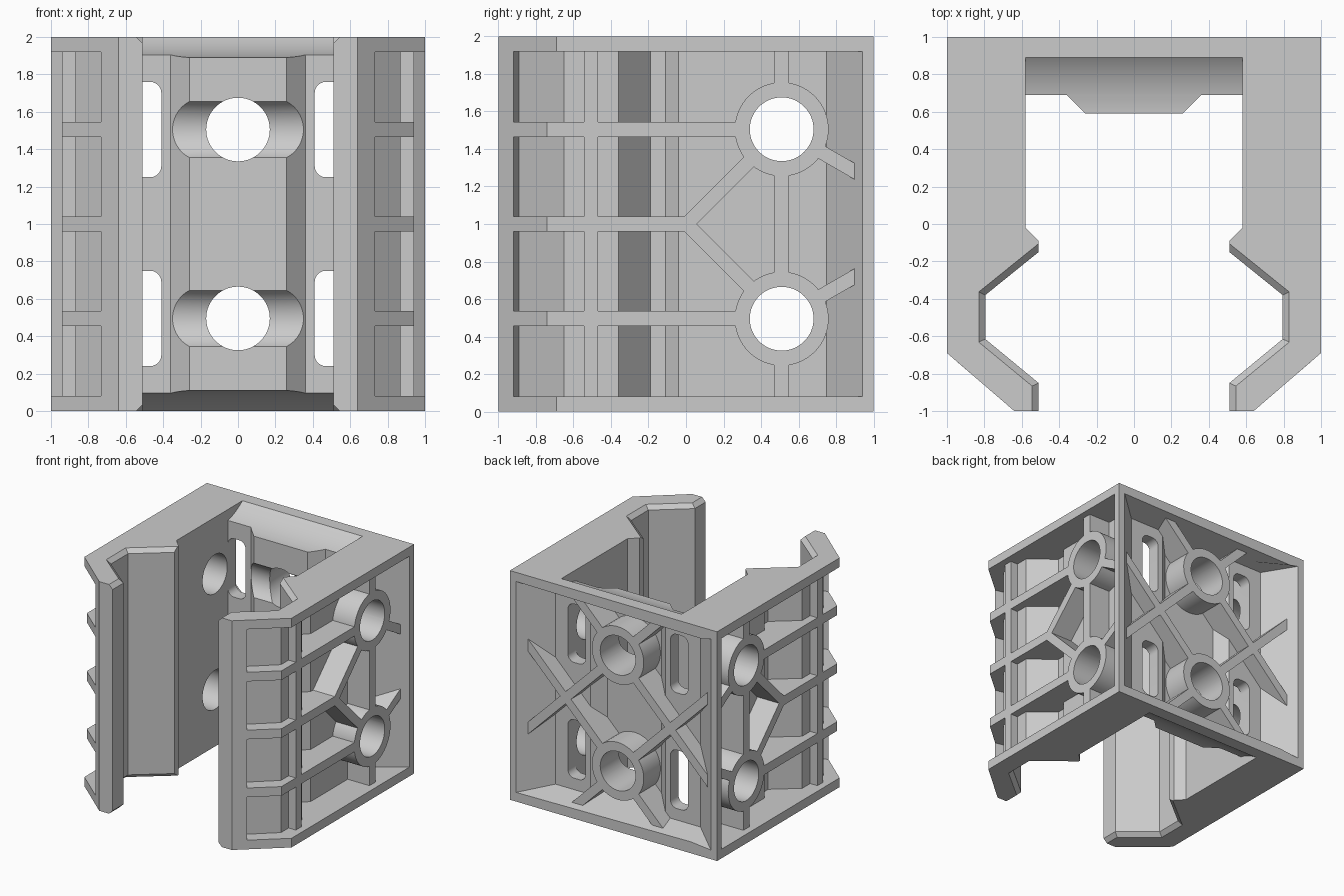
import bpy, bmesh, math
from mathutils import Vector

if "Cube" in bpy.data.objects:
    bpy.data.objects.remove(bpy.data.objects["Cube"], do_unlink=True)

grey = bpy.data.materials.new("matte grey")
grey.use_nodes = True
COLOUR = (0.6, 0.6, 0.6, 1)
grey.diffuse_color = COLOUR
grey.node_tree.nodes["Principled BSDF"].inputs["Base Color"].default_value = COLOUR

HOLES = (0.495, 1.505)      # heights of the screw holes
RIB_TOP = 0.94              # ribs stop just below the outer frame


def prism(bm, pts, axis, a, b):
    """Extrude a closed 2D outline along an axis, from a to b."""
    def place(p, d):
        return {"x": (d, p[0], p[1]), "y": (p[0], d, p[1]), "z": (p[0], p[1], d)}[axis]
    part = bmesh.new()
    face = part.faces.new([part.verts.new(place(p, a)) for p in pts])
    end = bmesh.ops.extrude_face_region(part, geom=[face])["geom"]
    shift = Vector(place((0, 0), b - a))
    for v in end:
        if isinstance(v, bmesh.types.BMVert):
            v.co += shift
    bmesh.ops.recalc_face_normals(part, faces=part.faces)
    mesh = bpy.data.meshes.new("part")
    part.to_mesh(mesh)
    part.free()
    bm.from_mesh(mesh)
    bpy.data.meshes.remove(mesh)


def disc(u, v, r, n=64):
    return [(u + r * math.cos(2 * math.pi * i / n), v + r * math.sin(2 * math.pi * i / n))
            for i in range(n)]


def slot(u, v, w, h, r):
    pts = []
    for k, (su, sv) in enumerate(((1, 1), (-1, 1), (-1, -1), (1, -1))):
        for i in range(7):
            t = math.pi / 2 * (k + i / 6)
            pts.append((u + su * (w / 2 - r) + r * math.cos(t),
                        v + sv * (h / 2 - r) + r * math.sin(t)))
    return pts


def rect(u0, v0, u1, v1):
    return [(u0, v0), (u1, v0), (u1, v1), (u0, v1)]


def beam(p, q, width=0.075):
    p, q = Vector(p), Vector(q)
    n = (q - p).normalized().orthogonal() * width / 2
    return [p + n, q + n, q - n, p - n]


def mirrored(half):
    return half + [(-x, y) for x, y in reversed(half)]


def make(name, bm, cutter=False):
    mesh = bpy.data.meshes.new(name)
    bm.to_mesh(mesh)
    bm.free()
    mesh.materials.append(grey)
    ob = bpy.data.objects.new(name, mesh)
    bpy.context.collection.objects.link(ob)
    if cutter:
        ob.hide_render = True
        ob.hide_viewport = True
        ob.display_type = "WIRE"
    return ob


def boolean(ob, cutter, operation="DIFFERENCE"):
    mod = ob.modifiers.new(cutter.name, "BOOLEAN")
    mod.object = cutter
    mod.operation = operation
    mod.solver = "EXACT"
    mod.use_self = True


# Body: open channel with two hooked arms
body_bm = bmesh.new()
prism(body_bm, mirrored([
    (.26, .59), (.36, .69), (.58, .69), (.58, -.02), (.51, -.09), (.51, -.15),
    (.795, -.38), (.795, -.615), (.51, -.85), (.51, -1), (.64, -1), (1, -.69), (1, 1)]),
    "z", 0, 2)
lip_edges = []
for e in body_bm.edges:
    mid = (e.verts[0].co + e.verts[1].co) / 2
    if mid.z in (0, 2) and -.99 < mid.y < -.151 and abs(mid.x) < .8:
        lip_edges.append(e)
bmesh.ops.bevel(body_bm, geom=lip_edges, offset=.035, segments=1, affect="EDGES")
body = make("channel_body", body_bm)

# Side recesses between the outer frame and the thin wall
recesses = {}
for name, s in (("left", 1), ("right", -1)):
    bm = bmesh.new()
    outline = [(1.1, -.92), (.733, -.92), (.6, -.89), (.87, -.65), (.87, -.36), (.66, -.19),
               (.66, -.11), (.73, -.04), (.73, .75), (1, .94), (1.1, .94)]
    prism(bm, [(s * x, y) for x, y in outline], "z", .08, 1.92)
    recesses[name] = make(name + "_recess_cutter", bm, True)

# Back recess, tapering towards its floor
bm = bmesh.new()
prism(bm, mirrored([(.26, .71), (.36, .8), (.7, .8), (.94, 1), (.94, 1.1)]), "z", .08, 1.92)
for v in bm.verts:
    inset = max(0, 1 - v.co.y) * .3
    v.co.z += inset if v.co.z < 1 else -inset
recesses["back"] = make("back_recess_cutter", bm, True)

# Curved relief at both ends of the back wall
bm = bmesh.new()
for z in (2.41, -.41):
    prism(bm, disc(.57, z, .52, 128), "x", -.58, .58)
relief = make("end_relief_cutter", bm, True)

# Screw holes and rounded slots
bm = bmesh.new()
for z in HOLES:
    prism(bm, disc(.51, z, .17), "x", -1.2, 1.2)
side_holes = make("side_hole_cutter", bm, True)
bm = bmesh.new()
for z in HOLES:
    prism(bm, disc(0, z, .17), "y", .4, 1.2)
back_holes = make("back_hole_cutter", bm, True)
bm = bmesh.new()
for z in HOLES:
    for s in (1, -1):
        prism(bm, slot(s * .495, z, .17, .51, .06), "y", .6, .9)
slots = make("slot_cutter", bm, True)

for cutter in (*recesses.values(), relief, side_holes, back_holes, slots):
    boolean(body, cutter)

# Side ribs: level bars, uprights, ring bosses and branching struts
ribs = []
for name, s in (("left", 1), ("right", -1)):
    bm = bmesh.new()
    for z, end in ((HOLES[0], .4), (1, .02), (HOLES[1], .4)):
        bar = [(.5, -.93), (.721, -.93), (RIB_TOP, -.742), (RIB_TOP, end), (.5, end)]
        prism(bm, [(s * x, y) for x, y in bar], "z", z - .04, z + .04)
    flat = [rect(-.545, 0, -.47, 2), rect(.47, 0, .55, 2)]
    for z, up in zip(HOLES, (1, -1)):
        flat.append(disc(.51, z, .25))
        flat.append(beam((.005, 1), (.51, z)))
        flat.append(beam((.51, z), (.95, z + up * .254)))
    for pts in flat:
        prism(bm, pts, "x", s * .5, s * RIB_TOP)
    ob = make(name + "_ribs", bm)
    boolean(ob, recesses[name], "INTERSECT")
    boolean(ob, side_holes)
    ribs.append(ob)

# Back ribs: crossing diagonals through two ring bosses
bm = bmesh.new()
for z in HOLES:
    prism(bm, disc(0, z, .25), "y", .5, RIB_TOP)
    for s in (1, -1):
        prism(bm, beam((-.98 * s, z - .98), (.98 * s, z + .98)), "y", .5, RIB_TOP)
ob = make("back_ribs", bm)
boolean(ob, recesses["back"], "INTERSECT")
boolean(ob, back_holes)
ribs.append(ob)

# Apply the cuts and shade
for ob in (body, *ribs):
    bpy.context.view_layer.update()
    graph = bpy.context.evaluated_depsgraph_get()
    mesh = bpy.data.meshes.new_from_object(ob.evaluated_get(graph))
    ob.modifiers.clear()
    ob.data = mesh
    bpy.ops.object.select_all(action="DESELECT")
    ob.select_set(True)
    bpy.context.view_layer.objects.active = ob
    bpy.ops.object.shade_smooth_by_angle(angle=math.radians(25))
for cutter in (*recesses.values(), relief, side_holes, back_holes, slots):
    bpy.data.objects.remove(cutter, do_unlink=True)
